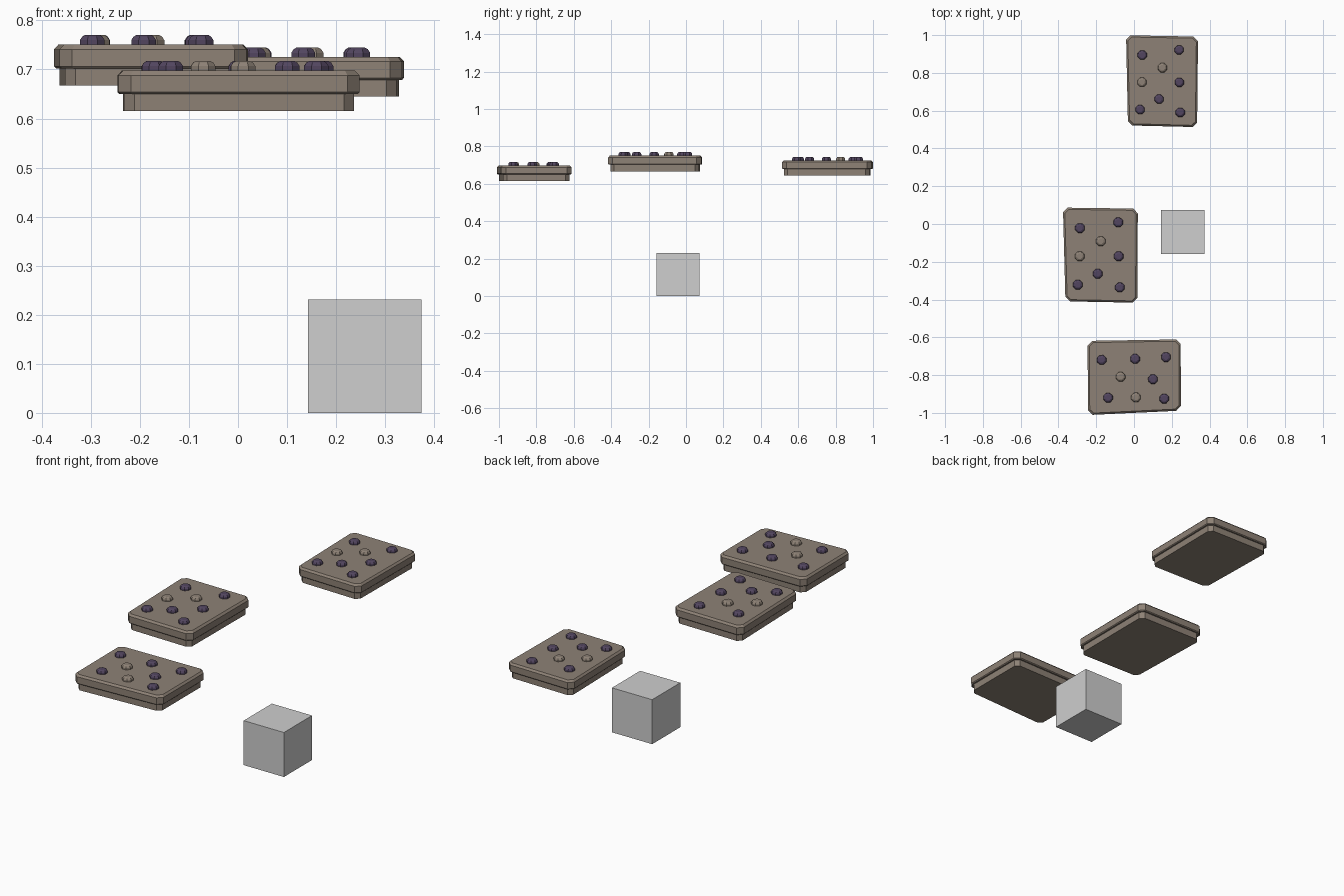
import bpy, bmesh, math
from mathutils import Matrix, Vector

if "Cube" in bpy.data.objects:
    bpy.data.objects.remove(bpy.data.objects["Cube"])


def material(name, rgb):
    m = bpy.data.materials.new(name)
    m.diffuse_color = (*rgb, 1)
    m.use_nodes = True
    m.node_tree.nodes["Principled BSDF"].inputs["Base Color"].default_value = m.diffuse_color
    return m


BROWN = material("warm brown", (0.27, 0.222, 0.18))
PURPLE = material("dark purple", (0.085, 0.06, 0.115))
GREY = material("light grey", (0.62, 0.62, 0.62))

# slightly uneven tray outline and stud layout (x, y, is_brown)
CORNERS = [(-0.193, 0.243), (-0.183, -0.234), (0.183, -0.243), (0.188, 0.236)]
STUDS = [(-0.107, 0.138, 0), (0.088, 0.166, 0), (-0.001, 0.071, 1), (-0.109, -0.005, 1),
         (0.089, -0.006, 0), (-0.018, -0.095, 0), (-0.119, -0.150, 0), (0.094, -0.165, 0)]


def outline(inset, cut):
    """Tray outline with chamfered corners, counter-clockwise."""
    pts = [Vector((x - math.copysign(inset, x), y - math.copysign(inset, y))) for x, y in CORNERS]
    out = []
    for i, p in enumerate(pts):
        for q in (pts[i - 1], pts[(i + 1) % 4]):
            out.append(p + (q - p).normalized() * cut)
    return out


def loft(name, rings, mat, matrix):
    """Closed solid through a stack of (outline, z) rings."""
    bm = bmesh.new()
    loops = [[bm.verts.new((p[0], p[1], z)) for p in pts] for pts, z in rings]
    n = len(loops[0])
    for a, b in zip(loops, loops[1:]):
        for i in range(n):
            j = (i + 1) % n
            bm.faces.new((a[i], a[j], b[j], b[i]))
    bm.faces.new(loops[0][::-1])
    bm.faces.new(loops[-1])
    bmesh.ops.recalc_face_normals(bm, faces=bm.faces[:])
    bm.transform(matrix)
    me = bpy.data.meshes.new(name)
    bm.to_mesh(me)
    bm.free()
    me.materials.append(mat)
    ob = bpy.data.objects.new(name, me)
    bpy.context.collection.objects.link(ob)


def circle(r, n=8):
    return [(r * math.cos((k + 0.5) * math.tau / n), r * math.sin((k + 0.5) * math.tau / n)) for k in range(n)]


def plate(name, x, y, z, angle, size):
    m = Matrix.Translation((x, y, z)) @ Matrix.Rotation(math.radians(angle), 4, 'Z') @ Matrix.Scale(size, 4)
    # narrower base slab
    loft(name + "_base", [(outline(0.011, 0.02), 0), (outline(0.011, 0.02), 0.036)], BROWN, m)
    # wider upper slab with bevelled rims
    loft(name + "_slab", [(outline(0.004, 0.022), 0.034), (outline(0, 0.024), 0.038),
                          (outline(0, 0.024), 0.071), (outline(0.009, 0.02), 0.0805)], BROWN, m)
    # low domed studs
    for i, (sx, sy, brown) in enumerate(STUDS):
        rings = [(circle(0.0262), 0.079), (circle(0.0262), 0.089), (circle(0.0215), 0.096), (circle(0.015), 0.0995)]
        loft(f"{name}_stud_{i}", rings, BROWN if brown else PURPLE, m @ Matrix.Translation((sx, sy, 0)))


plate("middle_plate", -0.174, -0.165, 0.667, 0.3, 1.04)
plate("back_plate", 0.151, 0.756, 0.645, 0, 1.0)
plate("front_plate", 0.002, -0.806, 0.615, 91.5, 1.03)

# plain cube on the ground
bpy.ops.mesh.primitive_cube_add(size=0.231, location=(0.2585, -0.042, 0.1155))
cube = bpy.context.object
cube.name = "ground_cube"
cube.data.materials.append(GREY)
